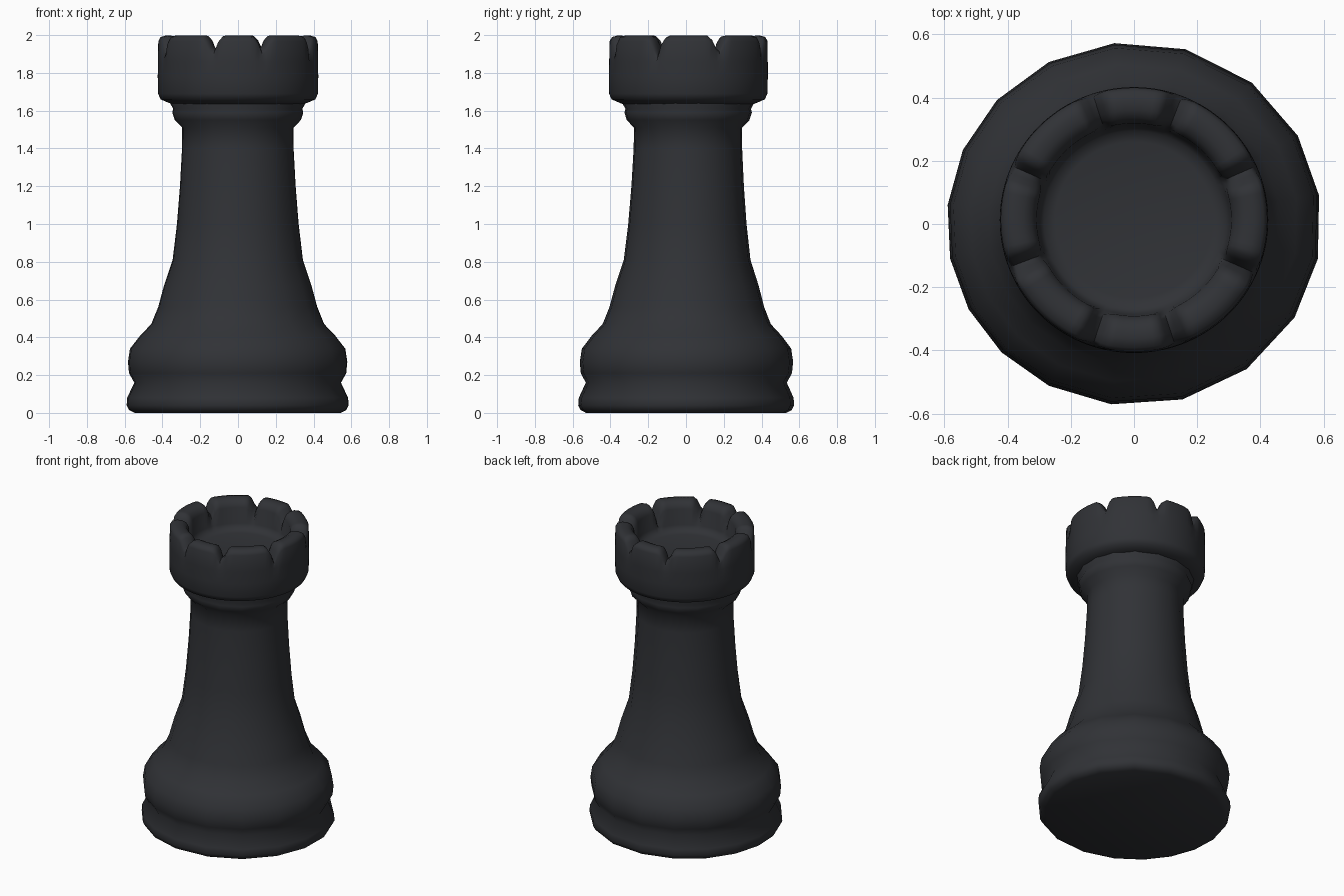
import bpy, bmesh
from math import sin, cos, radians

if "Cube" in bpy.data.objects:
    bpy.data.objects.remove(bpy.data.objects["Cube"])

mat = bpy.data.materials.new("dark_paint")
mat.diffuse_color = (0.03, 0.032, 0.037, 1)
mat.use_nodes = True
mat.node_tree.nodes["Principled BSDF"].inputs["Base Color"].default_value = mat.diffuse_color


def lathe(name, angles, rings, y_scale):
    """Spin rings around z; rings(angle) gives a list of (radius, z)."""
    bm = bmesh.new()
    cols = []
    for a in angles:
        c, s = cos(radians(a)), sin(radians(a))
        cols.append([bm.verts.new((r * c, r * s * y_scale + 0.007 * z, z))
                     for r, z in rings(a)])
    n = len(cols)
    for i in range(n):
        p, q = cols[i], cols[(i + 1) % n]
        for j in range(len(p) - 1):
            bm.faces.new((p[j], q[j], q[j + 1], p[j + 1]))
    # close both ends
    bm.faces.new([c[0] for c in reversed(cols)])
    bm.faces.new([c[-1] for c in cols])
    bmesh.ops.recalc_face_normals(bm, faces=bm.faces)
    me = bpy.data.meshes.new(name)
    bm.to_mesh(me)
    bm.free()
    me.materials.append(mat)
    ob = bpy.data.objects.new(name, me)
    bpy.context.collection.objects.link(ob)
    bpy.ops.object.select_all(action='DESELECT')
    ob.select_set(True)
    bpy.context.view_layer.objects.active = ob
    bpy.ops.object.shade_smooth_by_angle(angle=radians(65))
    return ob


# Foot, flared shaft and collar: coarse 18-sided turning
BODY = [(0.55, 0), (0.58, 0.015), (0.593, 0.04), (0.59, 0.08), (0.552, 0.16),
        (0.58, 0.21), (0.586, 0.27), (0.575, 0.34), (0.52, 0.41),
        (0.462, 0.47), (0.425, 0.56), (0.395, 0.67), (0.348, 0.81),
        (0.325, 1.0), (0.309, 1.2), (0.298, 1.4), (0.297, 1.51),
        (0.337, 1.55), (0.35, 1.59), (0.345, 1.61), (0.365, 1.645),
        (0.36, 1.67)]
SIDES = [9, 29, 51, 74, 96, 117, 137, 156, 174, 191, 208, 225, 243, 263,
         285, 307, 329, 349]
lathe("turned_body", SIDES, lambda a: BODY, 0.97)

# Crown: finer ring whose rim dips at eight notches
NOTCHES = [23, 70, 109, 157, 202, 251, 289, 336]


def crown_rings(a):
    d = min(abs((a - n + 180) % 360 - 180) for n in NOTCHES)
    t = min(d / 8.5, 1)
    up = 1 - (1 - t) ** 2          # 0 in a notch, 1 on a battlement
    h = 1.9 + 0.098 * up
    return [(0.35, 1.635), (0.375, 1.645), (0.41, 1.66), (0.423, 1.69),
            (0.425, 1.78), (0.424, 1.86), (0.412 + 0.01 * up, h - 0.03),
            (0.402 + 0.008 * up, h - 0.008), (0.38, h), (0.35, h - 0.002),
            (0.335 - 0.01 * up, h - 0.015), (0.32 - 0.012 * up, h - 0.045),
            (0.302, 1.85), (0.285, 1.82), (0.25, 1.81)]


lathe("crown", [i * 3 for i in range(120)], crown_rings, 0.99)
